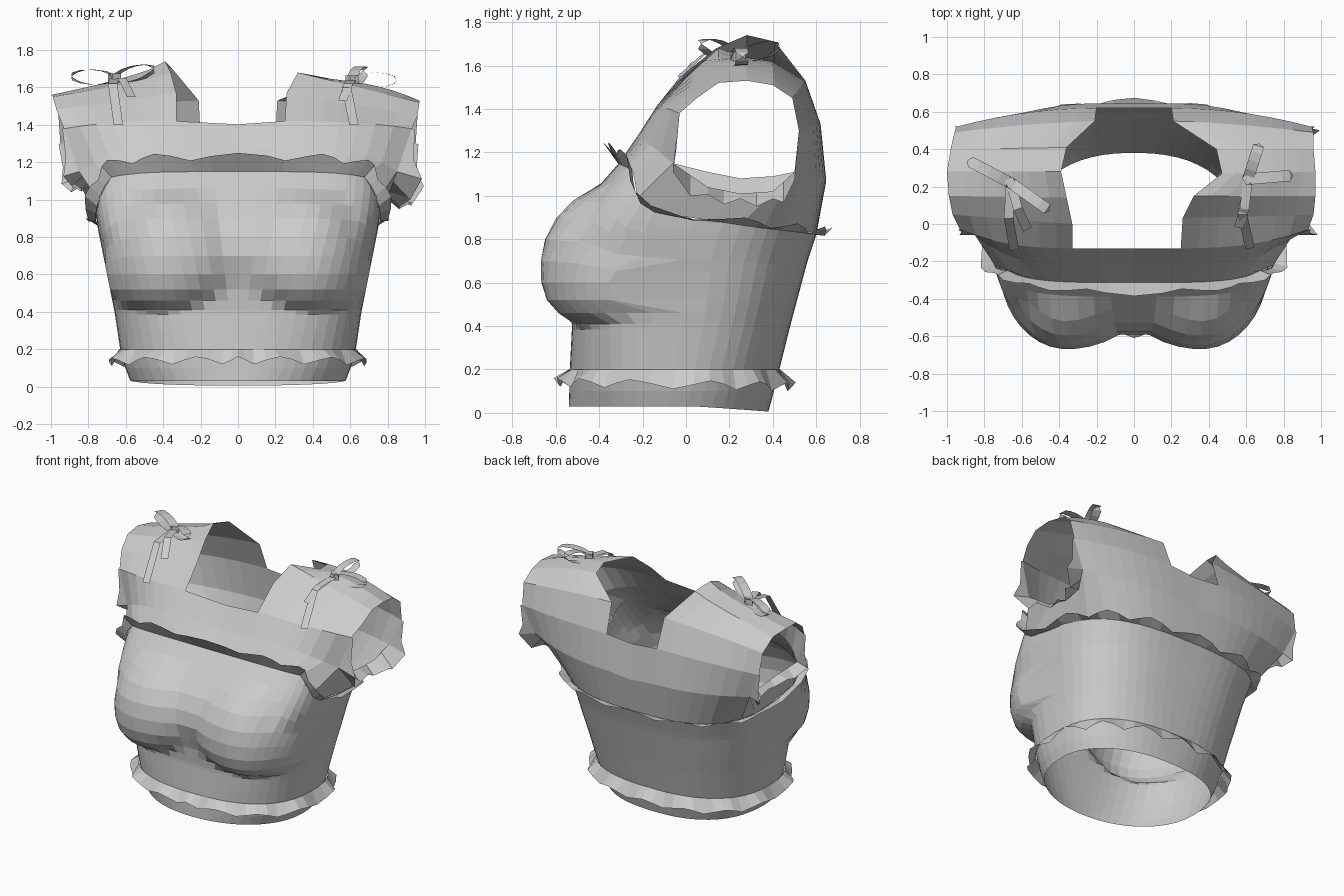
import bpy, math
from mathutils import Vector

if "Cube" in bpy.data.objects:
    bpy.data.objects.remove(bpy.data.objects["Cube"])

cloth = bpy.data.materials.new("light_grey_cloth")
cloth.use_nodes = True
cloth.diffuse_color = (0.6, 0.6, 0.6, 1)
cloth.node_tree.nodes["Principled BSDF"].inputs["Base Color"].default_value = (0.6, 0.6, 0.6, 1)


def make(name, verts, faces):
    mesh = bpy.data.meshes.new(name)
    mesh.from_pydata([tuple(v) for v in verts], [], faces)
    mesh.materials.append(cloth)
    mesh.update()
    obj = bpy.data.objects.new(name, mesh)
    bpy.context.collection.objects.link(obj)


def sheet(name, rows, closed=False, keep=lambda r, c: True):
    """Skin a list of equally long rows of points."""
    n = len(rows[0])
    faces = []
    for r in range(len(rows) - 1):
        for c in range(n if closed else n - 1):
            if keep(r, c):
                d = (c + 1) % n
                faces.append((r * n + c, r * n + d, (r + 1) * n + d, (r + 1) * n + c))
    make(name, [p for row in rows for p in row], faces)


def lerp(table, t):
    """Piecewise linear lookup in a table of (key, values...)."""
    if t <= table[0][0]:
        return table[0][1:]
    for a, b in zip(table, table[1:]):
        if t <= b[0]:
            f = (t - a[0]) / (b[0] - a[0])
            return [p + (q - p) * f for p, q in zip(a[1:], b[1:])]
    return table[-1][1:]


# Torso profile: height, half width, front y, back y
PROFILE = [(0.0, 0.575, -0.54, 0.38), (0.2, 0.63, -0.535, 0.43), (0.4, 0.66, -0.525, 0.48),
           (0.55, 0.69, -0.54, 0.52), (0.7, 0.72, -0.59, 0.56), (0.85, 0.75, -0.57, 0.61),
           (1.0, 0.77, -0.44, 0.64), (1.15, 0.77, -0.31, 0.64)]
# Upper edge height by facing: -1 back, 1 front
TOP = [(-1, 0.82), (-0.3, 0.86), (0, 0.89), (0.25, 0.95), (0.65, 1.12), (1, 1.15)]
# Reach of each bust half towards the middle, by height
INNER_REACH = [(0.42, 0.36), (0.65, 0.5)]
COLS = 56
TOP_LEVEL = 1.15


def spread(i):
    """Angle of a column, crowded where the section is boxy."""
    t = 2 * math.pi * i / COLS
    s, c = math.sin(t), math.cos(t)
    a = math.asin(min(1, abs(s)) ** (1.7 if c > 0 else 1.3))
    return math.copysign(a if c > 0 else math.pi - a, s)


ANGLES = [spread(i) for i in range(COLS)]


def body_point(a, z):
    s, c = math.sin(a), math.cos(a)
    if z > 0.6:
        z = 0.6 + (z - 0.6) * (lerp(TOP, c)[0] - 0.6) / 0.55
    w, yf, yb = lerp(PROFILE, z)
    yc = (yf + yb) / 2
    n = 2.1 + 1.85 * z if c > 0 else 2.35 + 0.6 * z
    x = math.copysign(w * abs(s) ** (2 / n), s)
    y = yc - math.copysign((yb - yf) / 2 * abs(c) ** (2 / n), c)
    # Rounded bust over the plain torso, with a fuller underside
    if c > 0:
        dx = abs(x) - 0.36
        rx = 0.36 if dx > 0 else lerp(INNER_REACH, z)[0]
        dz = ((z - 0.68) / 0.4) ** 2 if z > 0.68 else ((0.68 - z) / 0.32) ** 3
        q = 1 - (dx / rx) ** 2 - dz
        if q > 0:
            y = min(y, -0.22 - 0.45 * math.sqrt(q))
    if z < 0.05:
        z = 0.03 * min(1, 1.2 + c) if c < -0.2 else 0.03
        z = max(z, 0)
    return Vector((x, y, z))


LEVELS = [0, 0.1, 0.2, 0.3, 0.36, 0.385, 0.41, 0.46, 0.52, 0.6, 0.7, 0.8, 0.9, 0.98, 1.06, TOP_LEVEL]
sheet("bodice_body", [[body_point(a, z) for a in ANGLES] for z in LEVELS], True)


# Zigzag frills around the chest line and the hem
def frill(name, level, reach, rise, wave):
    inner, outer = [], []
    for i, a in enumerate(ANGLES):
        p = body_point(a, level)
        out = Vector((p.x, p.y - 0.05, 0)).normalized()
        zig = (1, 0.3, -1, 0.1)[i % 4]
        inner.append(p + out * 0.004)
        outer.append(p + out * (reach + 0.015 * zig) + Vector((0, 0, rise(math.cos(a)) + wave * zig)))
    sheet(name, [inner, outer], True)


frill("chest_frill", TOP_LEVEL, 0.06, lambda c: 0.015 + 0.065 * max(c, 0), 0.02)
frill("hem_frill", 0.2, 0.06, lambda c: -0.07 + 0.01 * c, 0.02)

# Yoke stations running from the chest over the shoulder to the back, between
# two rows that lie on the body edge: inner x, y, z, outer x, y, z, bend
STATIONS = {1: (0.28, -0.22, 1.28, 0.85, -0.06, 1.15, 3), 2: (0.33, -0.13, 1.42, 0.93, -0.03, 1.38, 2.5),
            3: (0.33, 0.0, 1.57, 0.97, 0.05, 1.48, 1), 4: (0.36, 0.14, 1.68, 0.99, 0.15, 1.55, 0.8),
            5: (0.39, 0.28, 1.74, 1.0, 0.28, 1.56, 0.7), 6: (0.36, 0.41, 1.71, 0.98, 0.40, 1.54, 0.8),
            7: (0.21, 0.55, 1.53, 0.96, 0.49, 1.45, 1.5), 8: (0.20, 0.62, 1.33, 0.95, 0.52, 1.30, 2),
            9: (0.20, 0.645, 1.08, 0.86, 0.50, 1.11, 2)}
LEFT_STATIONS = STATIONS | {
    2: (0.25, -0.13, 1.42, 0.93, -0.03, 1.38, 2.5), 3: (0.26, 0.03, 1.57, 0.96, 0.05, 1.45, 1),
    4: (0.32, 0.15, 1.68, 0.97, 0.15, 1.52, 1), 5: (0.47, 0.27, 1.64, 0.97, 0.28, 1.53, 2),
    6: (0.44, 0.40, 1.62, 0.96, 0.40, 1.51, 2)}
LAST = 10
NECK = 0.3
US = [-1 + 0.1 * i for i in range(21)]


def edge_angle(k, u):
    a = math.asin((0.97 * abs(u)) ** 2.1) if k == 0 else math.pi - math.asin((0.93 * abs(u)) ** 1.5)
    return math.copysign(a, u)


def yoke_point(k, u):
    if k in (0, LAST):
        return body_point(edge_angle(k, u), TOP_LEVEL)
    st = (LEFT_STATIONS if u > 0 else STATIONS)[k]
    inner, outer, bend = Vector(st[:3]), Vector(st[3:6]), st[6]
    s = (abs(u) - NECK) / (1 - NECK)
    if s < -0.01:
        # Neckline and centre panels sag slightly towards the middle
        return Vector((inner.x * u / NECK, inner.y, inner.z + 0.04 * s))
    s = max(0, s)
    p = inner.lerp(outer, s ** bend)
    p.x = math.copysign(inner.x + (outer.x - inner.x) * s, u)
    return p


sheet("shoulder_yoke", [[yoke_point(k, u) for u in US] for k in range(LAST + 1)],
      keep=lambda r, c: not (2 <= r < 8 and abs(US[c] + 0.05) < NECK))

# Underarm panels closing the yoke below each armhole, with cuff frills
for side, label, lift, flare in ((1, "left", -0.03, 0.12), (-1, "right", 0.04, 0.075)):
    def flip(x, y, z):
        return Vector((side * x, y, z))
    upper = [yoke_point(1, side)] + [flip(x, y, z + lift) for x, y, z in (
        (0.81, 0.1, 1.07), (0.79, 0.25, 1.04), (0.81, 0.4, 1.05))] + [yoke_point(9, side)]
    start, end = edge_angle(0, side), edge_angle(LAST, side)
    lower = [body_point(start + (end - start) * i / 4, TOP_LEVEL) for i in range(5)]
    sheet(label + "_underarm", [lower, upper])
    edge = [yoke_point(2, side)] + upper + [yoke_point(8, side)]
    path = []
    for a, b in zip(edge, edge[1:]):
        path += [a, a.lerp(b, 0.5)]
    path.append(edge[-1])
    # Widest at the front and back corners, tapering up along the armhole
    rim = []
    for i, p in enumerate(path):
        t = i / (len(path) - 1)
        size = flare * min(1, 0.1 + 5 * min(t, 1 - t)) * (1 - 0.45 * math.sin(math.pi * t) ** 6)
        zig = (-1) ** i
        rim.append(p + flip(1 + 0.2 * zig, 0, -0.6 + 0.25 * zig) * size)
    sheet(label + "_cuff_frill", [path, rim])


# Ribbon bows on the shoulders
def ribbon(name, path, width):
    rows = []
    for i, p in enumerate(path):
        d = path[min(i + 1, len(path) - 1)] - path[max(i - 1, 0)]
        across = Vector((-d.y, d.x, 0)).normalized() * width / 2
        if rows and across.dot(rows[-1][1] - rows[-1][0]) < 0:
            across = -across
        rows.append([p - across, p + across])
    sheet(name, rows)


def bow(label, knot, loops, tails):
    k = Vector(knot)
    for i, tip in enumerate(loops):
        reach = Vector(tip) - k
        path = []
        for j in range(13):
            a = 2 * math.pi * j / 12
            path.append(k + reach * (1 - math.cos(a)) / 2 + Vector((0, 0, 0.04 * math.sin(a))))
        ribbon(f"{label}_bow_loop_{i + 1}", path, 0.06)
    for i, (mid, end) in enumerate(tails):
        ribbon(f"{label}_bow_tail_{i + 1}", [k, Vector(mid), Vector(end)], 0.05)
    bpy.ops.mesh.primitive_cube_add(size=0.05, location=k, rotation=(0, 0, 0.5))
    bpy.context.object.name = label + "_bow_knot"
    bpy.context.object.data.materials.append(cloth)


bow("right", (-0.66, 0.22, 1.65), [(-0.89, 0.34, 1.66), (-0.45, 0.07, 1.70)],
    [((-0.67, 0.03, 1.62), (-0.64, -0.14, 1.40)), ((-0.62, 0.08, 1.65), (-0.57, -0.03, 1.55))])
bow("left", (0.61, 0.24, 1.64), [(0.67, 0.43, 1.69), (0.85, 0.26, 1.64)],
    [((0.58, 0.05, 1.60), (0.62, -0.13, 1.40)), ((0.59, 0.08, 1.62), (0.56, -0.02, 1.53))])
